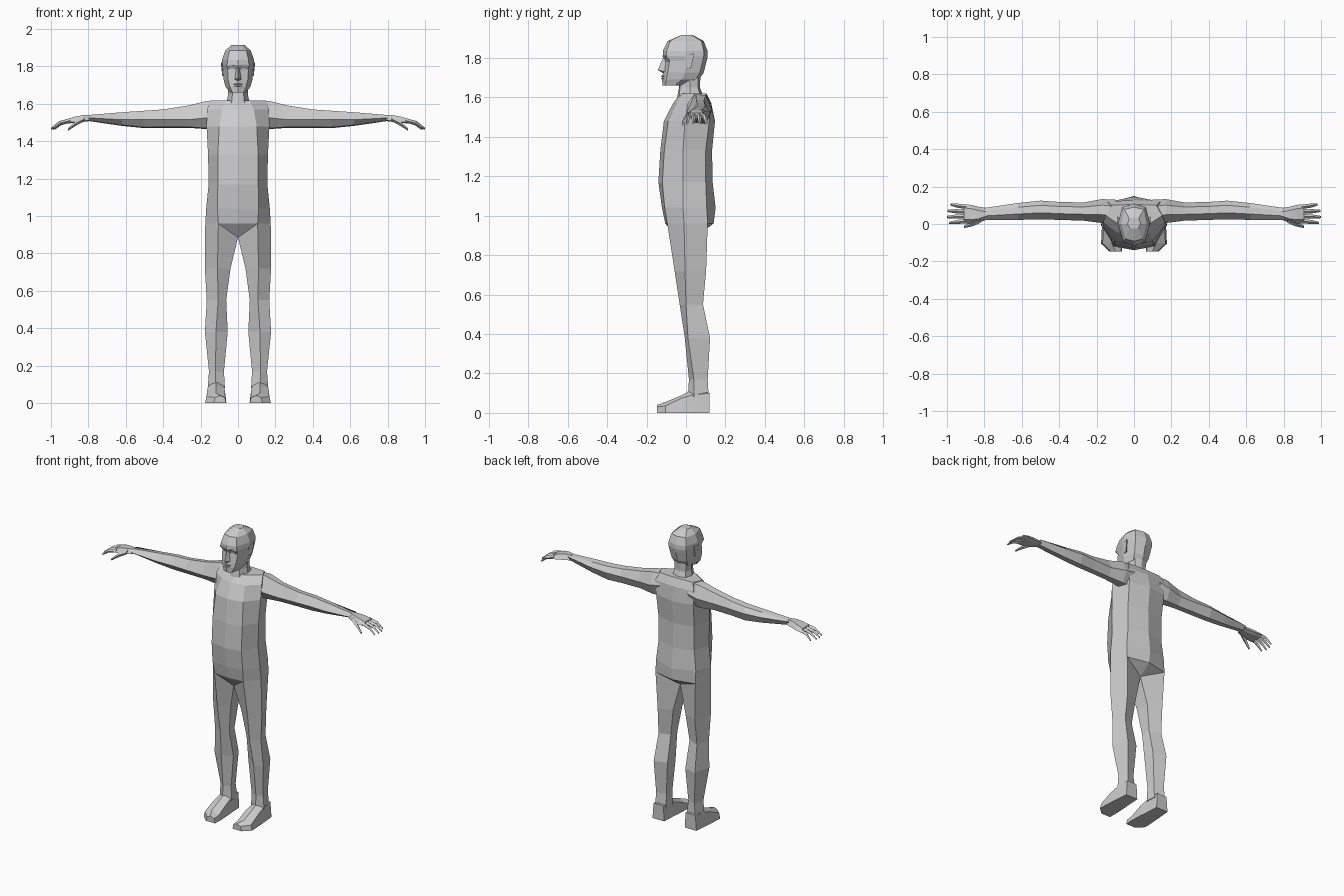
import bpy, bmesh
from mathutils import Vector

skin = bpy.data.materials.new("plain_grey")
skin.diffuse_color = (0.6, 0.6, 0.6, 1)


def finish(bm, name, mirror):
    bmesh.ops.remove_doubles(bm, verts=bm.verts, dist=0.0005)
    bmesh.ops.recalc_face_normals(bm, faces=bm.faces)
    me = bpy.data.meshes.new(name)
    bm.to_mesh(me)
    bm.free()
    me.materials.append(skin)
    ob = bpy.data.objects.new(name, me)
    bpy.context.collection.objects.link(ob)
    if mirror:
        ob.modifiers.new("mirror", 'MIRROR')
    return ob


def loft(name, rings, mirror=False):
    """Skin a list of equal-length 3D rings and cap both ends."""
    bm = bmesh.new()
    vs = [[bm.verts.new(p) for p in r] for r in rings]
    n = len(vs[0])
    for a, b in zip(vs, vs[1:]):
        for i in range(n):
            j = (i + 1) % n
            bm.faces.new((a[i], a[j], b[j], b[i]))
    bm.faces.new(vs[0])
    bm.faces.new(vs[-1][::-1])
    return finish(bm, name, mirror)


def sym(z, front, corner, side, back_corner, back):
    """Eight-sided ring, symmetric in x, from its right half."""
    half = [corner, side, back_corner]
    return ([(0, front, z)] + [(x, y, z) for x, y in half] + [(0, back, z)]
            + [(-x, y, z) for x, y in reversed(half)])


def tube(name, path, mirror=True):
    """Four-sided tapered tube along x: (centre, half width y, half height z)."""
    rings = [[(x, y - w, z), (x, y, z + h), (x, y + w, z), (x, y, z - h)]
             for (x, y, z), w, h in path]
    return loft(name, rings, mirror)


# Torso, ending in a V between the legs
torso = [
    sym(1.618, -.03, (.06, -.015), (.15, .045), (.12, .10), .105),
    sym(1.57, -.065, (.085, -.05), (.165, .01), (.14, .12), .128),
    sym(1.48, -.112, (.10, -.09), (.168, -.005), (.135, .118), .147),
    sym(1.33, -.13, (.108, -.11), (.160, -.015), (.13, .10), .132),
    sym(1.17, -.14, (.108, -.12), (.157, -.015), (.13, .10), .135),
    sym(1.04, -.122, (.11, -.108), (.170, -.015), (.145, .105), .15),
    sym(.96, -.105, (.105, -.095), (.175, -.01), (.145, .11), .14),
]
crotch = list(torso[-1])
crotch[0] = (0, -.045, .885)
crotch[4] = (0, .06, .90)
loft("torso", torso + [crotch])

# Legs: outer, front, inner front, inner back, back points per ring
legs = [[(.175, -.01, .96), (.105, -.095, .96), (0, -.045, .885), (0, .06, .90), (.145, .11, .96)]]
for z, *pts in [
    (.72, (.177, -.005), (.110, -.058), (.040, -.02), (.045, .07), (.135, .102)),
    (.55, (.167, .0), (.106, -.032), (.063, .0), (.068, .06), (.14, .086)),
    (.38, (.177, .01), (.118, -.006), (.055, .03), (.065, .10), (.15, .122)),
    (.17, (.155, .04), (.120, .015), (.075, .035), (.08, .09), (.14, .11)),
    (.08, (.162, .04), (.120, .010), (.070, .035), (.075, .10), (.145, .115)),
]:
    legs.append([(x, y, z) for x, y in pts])
loft("leg", legs, True)

# Feet: ridged wedges from heel to toe
foot = []
for y, xi, xo, zs, zr in [(.12, .075, .16, .10, .10), (.03, .07, .168, .09, .12),
                          (-.02, .065, .172, .075, .09), (-.105, .062, .176, .035, .055),
                          (-.148, .064, .13, .03, .04)]:
    xm = (xi + xo) / 2
    foot.append([(xi, y, 0), (xo, y, 0), (xo - .008, y, zs), (xm, y, zr), (xi + .006, y, zs)])
loft("foot", foot, True)

# Arms: front, top front, top back, back, underside points per ring
arm = []
for x, yf, yb, zt, ze, zb in [
    (.10, -.01, .13, 1.617, 1.54, 1.47), (.17, .005, .133, 1.615, 1.525, 1.465),
    (.27, .018, .115, 1.59, 1.515, 1.472), (.40, .022, .118, 1.57, 1.515, 1.472),
    (.50, .025, .125, 1.563, 1.515, 1.470), (.62, .022, .112, 1.555, 1.515, 1.482),
    (.80, .020, .086, 1.54, 1.525, 1.508),
]:
    w = yb - yf
    arm.append([(x, yf, ze), (x, yf + .35 * w, zt), (x, yf + .75 * w, zt - .005),
                (x, yb, ze + .01), (x, yf + .75 * w, zb), (x, yf + .3 * w, zb + .005)])
loft("arm", arm, True)

# Hands: flat palm, four fingers, thumb
palm = []
for x, yf, yb, zt, zb in [(.79, .022, .086, 1.54, 1.508), (.83, .008, .092, 1.539, 1.503),
                          (.87, .003, .102, 1.532, 1.498), (.91, .003, .106, 1.52, 1.495)]:
    palm.append([(x, yf, zb + .006), (x, yf + .02, zt), (x, yb - .02, zt),
                 (x, yb, zb + .006), (x, yb - .02, zb), (x, yf + .02, zb)])
loft("palm", palm, True)
for i, (y0, y1, tip) in enumerate([(.016, .005, .99), (.042, .037, 1.0),
                                   (.067, .070, .998), (.092, .104, .98)]):
    mid = (.90 + tip) / 2 + .005
    tube("finger_%d" % (i + 1), [((.895, y0, 1.511), .012, .012),
                                 ((mid, (y0 + y1) / 2, 1.497), .011, .011),
                                 ((tip, y1, 1.467), .006, .006)])
tube("thumb", [((.82, .022, 1.52), .016, .013), ((.865, .0, 1.497), .013, .013),
               ((.91, -.015, 1.462), .007, .007)])

# Neck
loft("neck", [
    sym(1.60, -.045, (.035, -.035), (.062, .02), (.05, .075), .09),
    sym(1.65, -.035, (.03, -.03), (.053, .02), (.04, .06), .07),
    sym(1.73, -.03, (.03, -.03), (.056, .02), (.045, .06), .075),
])

# Head, with the eye line set back below the brow
head = [
    sym(1.660, -.118, (.030, -.105), (.042, -.055), (.030, -.03), -.03),
    sym(1.690, -.122, (.042, -.10), (.066, -.02), (.048, .05), .066),
    sym(1.725, -.116, (.052, -.093), (.076, -.005), (.055, .07), .09),
    sym(1.785, -.107, (.056, -.083), (.083, .0), (.062, .085), .105),
    sym(1.808, -.118, (.058, -.10), (.086, .0), (.064, .09), .11),
    sym(1.835, -.117, (.056, -.098), (.086, .0), (.064, .09), .109),
    sym(1.885, -.092, (.045, -.08), (.068, .0), (.052, .078), .09),
    sym(1.915, -.025, (.022, -.022), (.035, .0), (.025, .03), .035),
]
loft("head", head)

# Nose and lips as small wedges
def wedge(name, points):
    bm = bmesh.new()
    for p in points:
        bm.verts.new(p)
    bmesh.ops.convex_hull(bm, input=bm.verts)
    return finish(bm, name, False)


wedge("nose", [(0, -.116, 1.80), (.008, -.10, 1.80), (-.008, -.10, 1.80), (0, -.143, 1.738),
               (.019, -.105, 1.73), (-.019, -.105, 1.73), (0, -.117, 1.722)])
for name, z in (("upper_lip", 1.705), ("lower_lip", 1.693)):
    wedge(name, [(.026, -.108, z), (-.026, -.108, z), (0, -.128, z + .002),
                 (0, -.115, z + .008), (0, -.115, z - .006)])


# Brows, eyes and ears: tapered blocks mirrored left to right
def block(name, a, b, half_y, half_z):
    a, b = Vector(a), Vector(b)
    rings = [[p + Vector((0, sy * half_y, sz * half_z))
              for sy, sz in ((-1, -1), (1, -1), (1, 1), (-1, 1))] for p in (a, b)]
    return loft(name, rings, True)


block("brow", (.015, -.113, 1.808), (.062, -.093, 1.810), .007, .004)
block("eye", (.020, -.099, 1.784), (.046, -.088, 1.784), .004, .005)
loft("ear", [[(.074, -.005, 1.815), (.074, .03, 1.815), (.07, .02, 1.748), (.07, -.005, 1.748)],
             [(.086, -.008, 1.815), (.092, .042, 1.822), (.084, .026, 1.75), (.078, -.005, 1.745)]],
     True)
